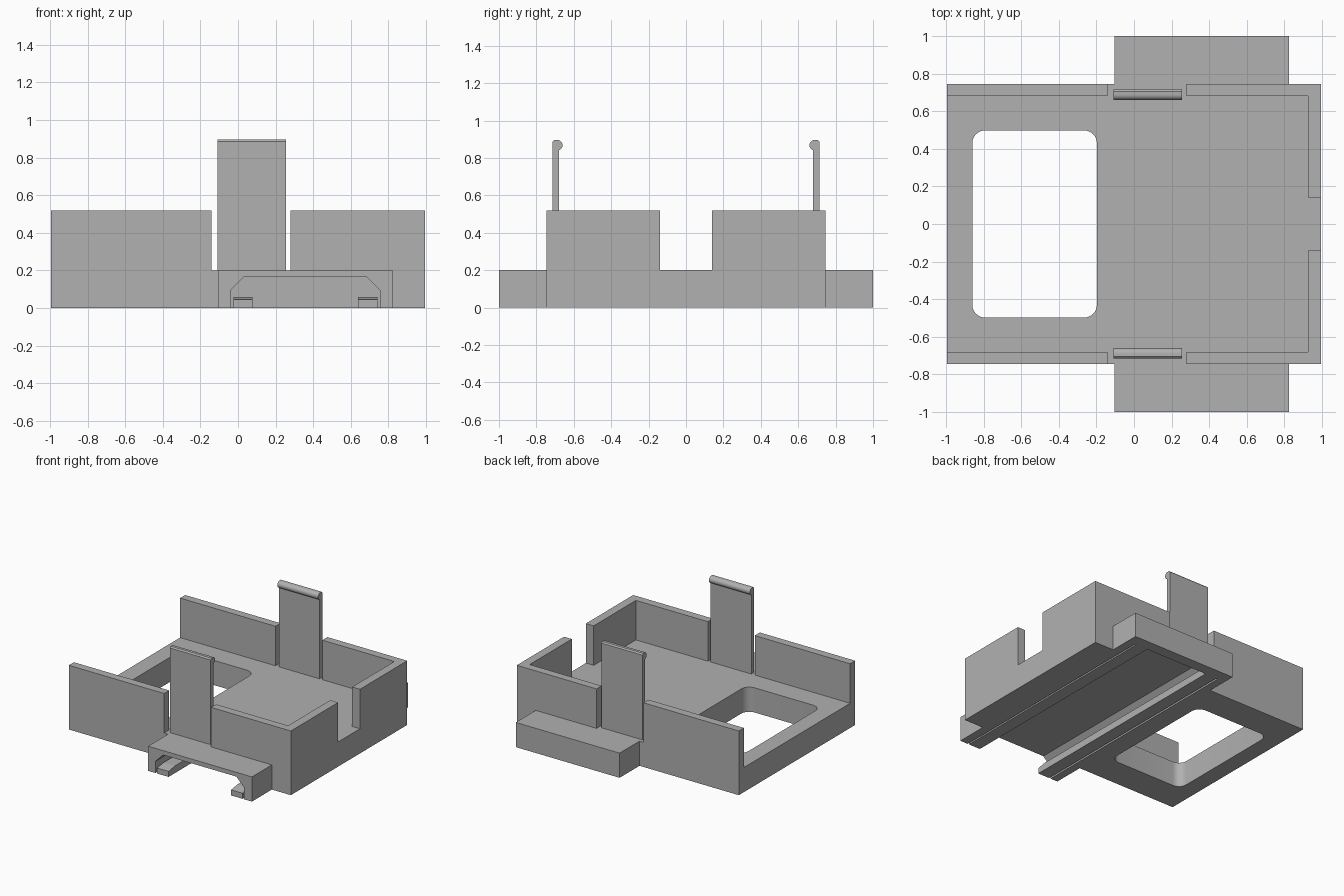
import bpy, bmesh, math
from mathutils import Vector

cube = bpy.data.objects.get("Cube")
if cube:
    bpy.data.objects.remove(cube, do_unlink=True)

grey = bpy.data.materials.new("mid grey")
grey.use_nodes = True
colour = (0.44, 0.44, 0.44, 1)
grey.diffuse_color = colour
grey.node_tree.nodes["Principled BSDF"].inputs["Base Color"].default_value = colour

# How a 2D profile point and a depth map to x, y, z for each extrusion axis
PLACE = {
    "x": lambda a, b, d: (d, a, b),
    "y": lambda a, b, d: (a, d, b),
    "z": lambda a, b, d: (a, b, d),
}


def prism(name, outline, axis, low, high):
    """Extrude a closed 2D outline along an axis."""
    place = PLACE[axis]
    bm = bmesh.new()
    face = bm.faces.new([bm.verts.new(place(a, b, low)) for a, b in outline])
    ext = bmesh.ops.extrude_face_region(bm, geom=[face])
    shift = Vector(place(0, 0, high - low))
    verts = [g for g in ext["geom"] if isinstance(g, bmesh.types.BMVert)]
    bmesh.ops.translate(bm, verts=verts, vec=shift)
    bmesh.ops.recalc_face_normals(bm, faces=bm.faces)
    mesh = bpy.data.meshes.new(name)
    bm.to_mesh(mesh)
    bm.free()
    obj = bpy.data.objects.new(name, mesh)
    bpy.context.collection.objects.link(obj)
    mesh.materials.append(grey)
    return obj


def rect(a0, a1, b0, b1):
    return [(a0, b0), (a1, b0), (a1, b1), (a0, b1)]


def rounded_rect(a0, a1, b0, b1, r, steps=8):
    centres = [(a1 - r, b1 - r), (a0 + r, b1 - r), (a0 + r, b0 + r), (a1 - r, b0 + r)]
    points = []
    for quarter, (ca, cb) in enumerate(centres):
        for i in range(steps + 1):
            t = (quarter + i / steps) * math.pi / 2
            points.append((ca + r * math.cos(t), cb + r * math.sin(t)))
    return points


def activate(obj):
    bpy.ops.object.select_all(action="DESELECT")
    obj.select_set(True)
    bpy.context.view_layer.objects.active = obj


def cut(obj, cutter):
    cutter.hide_render = True
    mod = obj.modifiers.new("cut", "BOOLEAN")
    mod.operation = "DIFFERENCE"
    mod.solver = "EXACT"
    mod.object = cutter
    activate(obj)
    bpy.ops.object.modifier_apply(modifier=mod.name)
    bpy.data.objects.remove(cutter, do_unlink=True)


def smooth(obj):
    activate(obj)
    bpy.ops.object.shade_smooth_by_angle(angle=math.radians(35))


END, SIDE, FLOOR, RIM = 0.995, 0.745, 0.2, 0.52
SLOT_L, SLOT_R = -0.105, 0.825

# Floor slab with a foot block projecting at front and back
half = [(END, SIDE), (SLOT_R, SIDE), (SLOT_R, 1), (SLOT_L, 1), (SLOT_L, SIDE), (-END, SIDE)]
base = prism("base", half + [(x, -y) for x, y in reversed(half)], "z", 0, FLOOR)

# Rounded window through the floor
cut(base, prism("window_cutter", rounded_rect(-0.86, -0.197, -0.498, 0.498, 0.07),
                "z", -0.1, 0.3))

# Underside rail channel, open at the front and closed at the back
channel = [(-0.04, -0.1), (-0.04, 0.095), (0.03, 0.165),
           (0.685, 0.165), (0.755, 0.095), (0.755, -0.1)]
cut(base, prism("channel_cutter", channel, "y", -1.1, 0.91))
smooth(base)

# Rail strips inside the channel, with tapered front ends
strip = [(-1, 0), (-1, 0.045), (-0.92, 0.058), (0.915, 0.058), (0.915, 0)]
for name, x0, x1 in (("right_rail_strip", -0.025, 0.078), ("left_rail_strip", 0.638, 0.742)):
    prism(name, strip, "x", x0, x1)

# Bead-topped clip section, seen from the end
clip = [(0.715, FLOOR), (0.68, FLOOR), (0.68, 0.842)]
clip += [(0.688 + 0.028 * math.cos(math.radians(t)), 0.868 + 0.028 * math.sin(math.radians(t)))
         for t in range(240, 89, -15)]
clip += [(0.705, 0.896), (0.715, 0.886)]

# Walls and spring clips, mirrored front to back
for label, s in (("front", -1), ("back", 1)):
    prism(label + "_right_wall", rect(-END, -0.14, s * 0.68, s * SIDE), "z", FLOOR, RIM)
    corner = [(0.28, SIDE), (END, SIDE), (END, 0.14), (0.925, 0.14), (0.925, 0.68), (0.28, 0.68)]
    prism(label + "_corner_wall", [(x, s * y) for x, y in corner], "z", FLOOR, RIM)
    smooth(prism(label + "_clip", [(s * y, z) for y, z in clip], "x", -0.11, 0.256))
